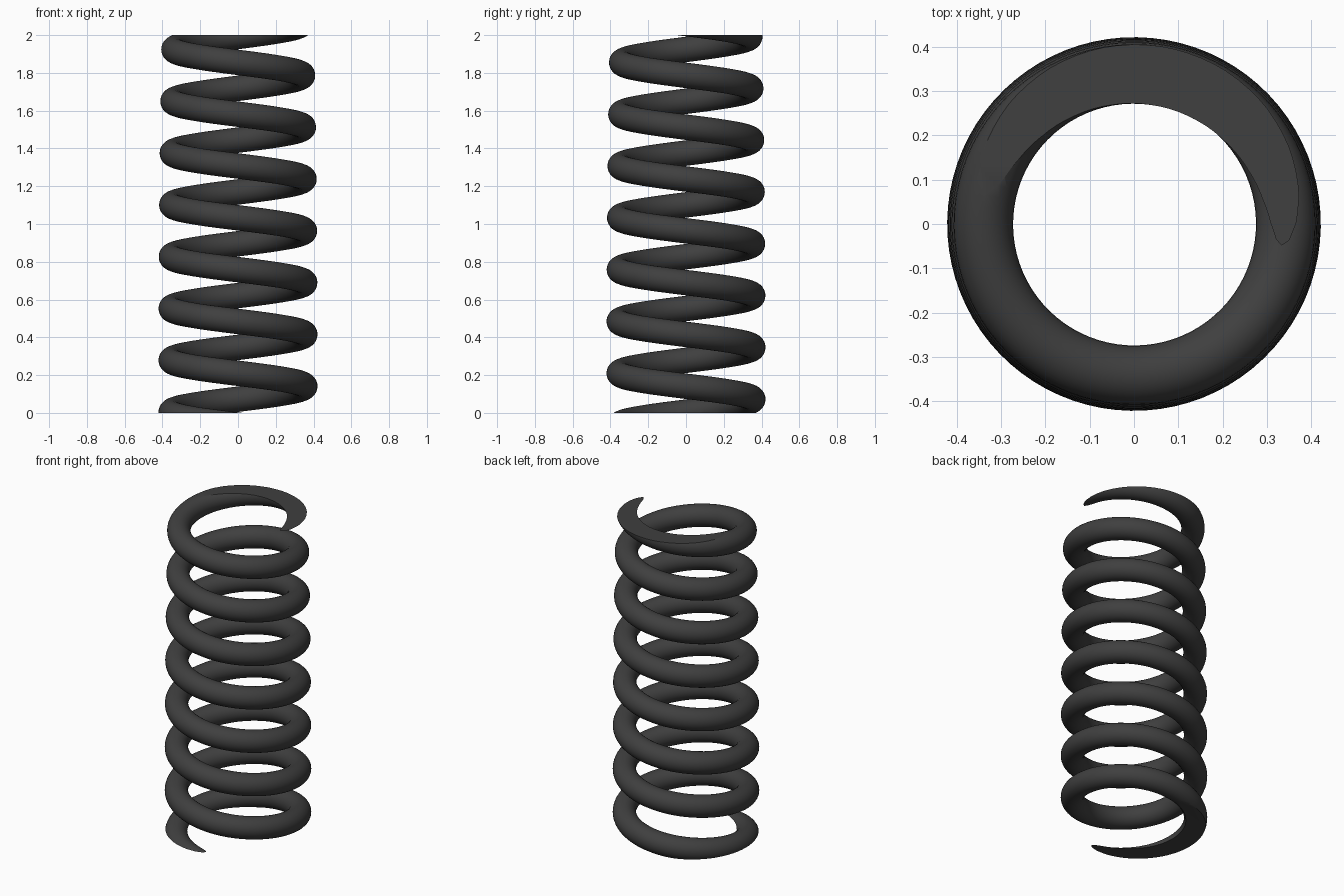
import bpy, bmesh
from math import pi, sin, cos, radians
from mathutils import Vector

if "Cube" in bpy.data.objects:
    bpy.data.objects.remove(bpy.data.objects["Cube"])

PITCH, WIRE, HEIGHT = 0.2743, 0.067, 2.0
SIDES, STEPS_PER_TURN = 28, 80


def centre(z):
    # left-handed helix whose coil radius narrows slightly towards the top
    radius = 0.354 - 0.016 * (max(z - 0.4, 0) / 1.6) ** 2
    a = pi - 2 * pi * (z - 0.004) / PITCH
    return Vector((radius * cos(a), radius * sin(a), z)), Vector((cos(a), sin(a), 0))


# Round wire swept along the helix, overshooting both ends
bm = bmesh.new()
z0, z1 = -0.15, HEIGHT + 0.15
steps = int((z1 - z0) / PITCH * STEPS_PER_TURN)
rings = []
for i in range(steps + 1):
    z = z0 + (z1 - z0) * i / steps
    p, out = centre(z)
    tangent = (centre(z + 1e-3)[0] - centre(z - 1e-3)[0]).normalized()
    up = tangent.cross(out).normalized()
    side = up.cross(tangent)
    rings.append([bm.verts.new(p + WIRE * (side * cos(2 * pi * k / SIDES) + up * sin(2 * pi * k / SIDES)))
                  for k in range(SIDES)])
for a, b in zip(rings, rings[1:]):
    for k in range(SIDES):
        n = (k + 1) % SIDES
        bm.faces.new((a[k], a[n], b[n], b[k]))

# Ground-flat ends
for z, normal in ((0, (0, 0, -1)), (HEIGHT, (0, 0, 1))):
    bmesh.ops.bisect_plane(bm, geom=bm.verts[:] + bm.edges[:] + bm.faces[:],
                           plane_co=(0, 0, z), plane_no=normal, clear_outer=True)
bmesh.ops.holes_fill(bm, edges=[e for e in bm.edges if e.is_boundary], sides=0)
bmesh.ops.recalc_face_normals(bm, faces=bm.faces[:])

mesh = bpy.data.meshes.new("coil_spring")
bm.to_mesh(mesh)
bm.free()
spring = bpy.data.objects.new("coil_spring", mesh)
bpy.context.collection.objects.link(spring)

# Dark steel
mat = bpy.data.materials.new("dark_steel")
mat.diffuse_color = (0.05, 0.05, 0.05, 1)
mat.use_nodes = True
mat.node_tree.nodes["Principled BSDF"].inputs["Base Color"].default_value = mat.diffuse_color
mesh.materials.append(mat)

bpy.context.view_layer.objects.active = spring
spring.select_set(True)
bpy.ops.object.shade_smooth_by_angle(angle=radians(30))
